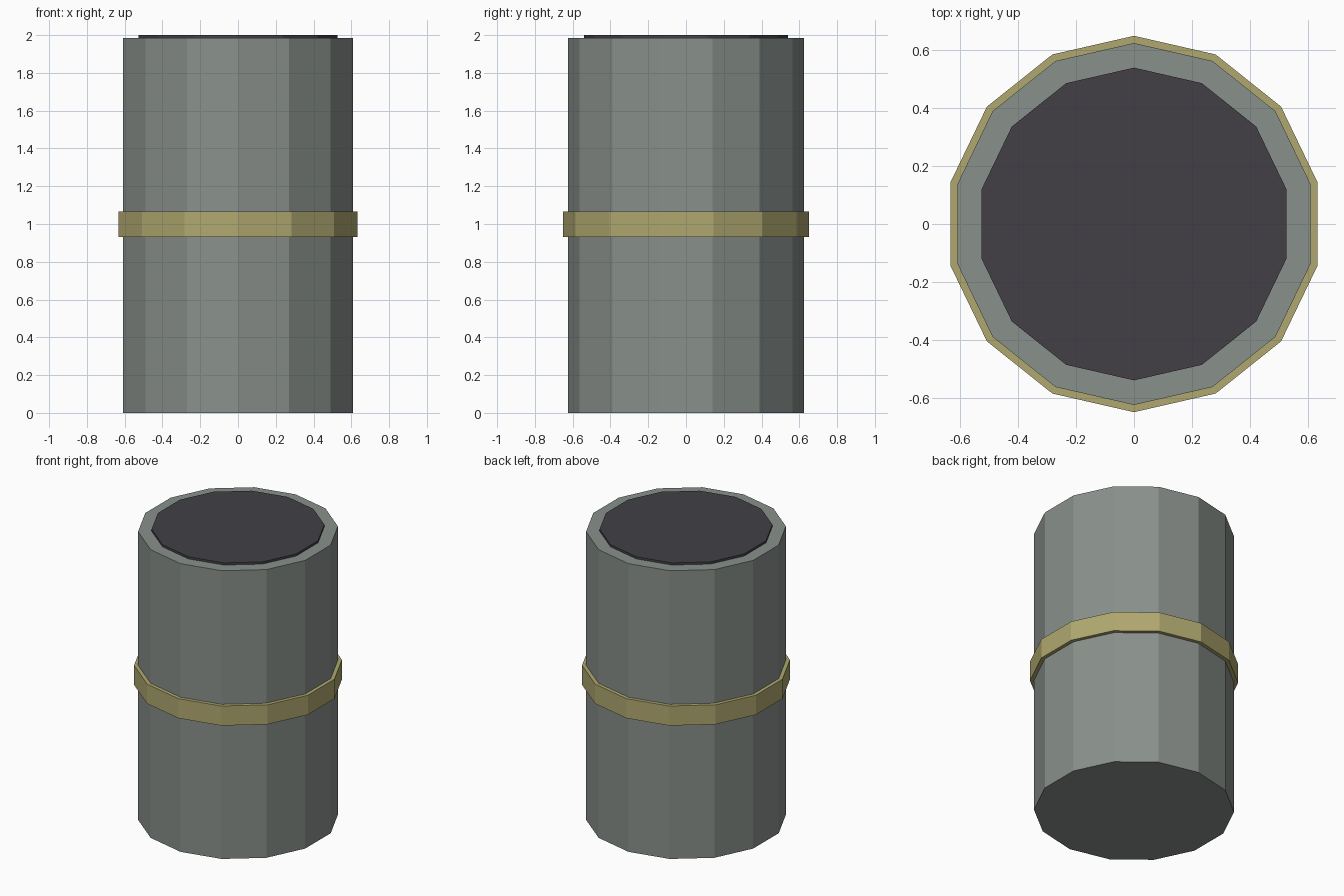
import bpy, bmesh
from math import sin, cos, tau

SIDES = 14

cube = bpy.data.objects.get("Cube")
if cube:
    bpy.data.objects.remove(cube, do_unlink=True)


def material(name, rgb):
    mat = bpy.data.materials.new(name)
    mat.use_nodes = True
    mat.diffuse_color = (*rgb, 1)
    mat.node_tree.nodes["Principled BSDF"].inputs["Base Color"].default_value = (*rgb, 1)
    return mat


def prism(name, radius, bottom, top, mat):
    """Closed flat-sided drum with a corner pointing to the back."""
    bm = bmesh.new()
    ring = [bm.verts.new((radius * sin(tau * i / SIDES), radius * cos(tau * i / SIDES), bottom))
            for i in range(SIDES)]
    base = bm.faces.new(ring)
    extruded = bmesh.ops.extrude_face_region(bm, geom=[base], use_keep_orig=True)["geom"]
    upper = [v for v in extruded if isinstance(v, bmesh.types.BMVert)]
    bmesh.ops.translate(bm, verts=upper, vec=(0, 0, top - bottom))
    bmesh.ops.recalc_face_normals(bm, faces=bm.faces)
    mesh = bpy.data.meshes.new(name)
    bm.to_mesh(mesh)
    bm.free()
    mesh.materials.append(mat)
    obj = bpy.data.objects.new(name, mesh)
    bpy.context.collection.objects.link(obj)
    return obj


grey = material("grey metal", (0.25, 0.28, 0.26))
brass = material("dull brass", (0.43, 0.39, 0.16))
dark = material("dark charcoal", (0.054, 0.051, 0.06))

# Main drum, raised middle band and dark top disc
prism("body", 0.625, 0, 1.985, grey)
prism("middle_band", 0.65, 0.93, 1.065, brass)
prism("top_disc", 0.54, 1.95, 2.0, dark)
